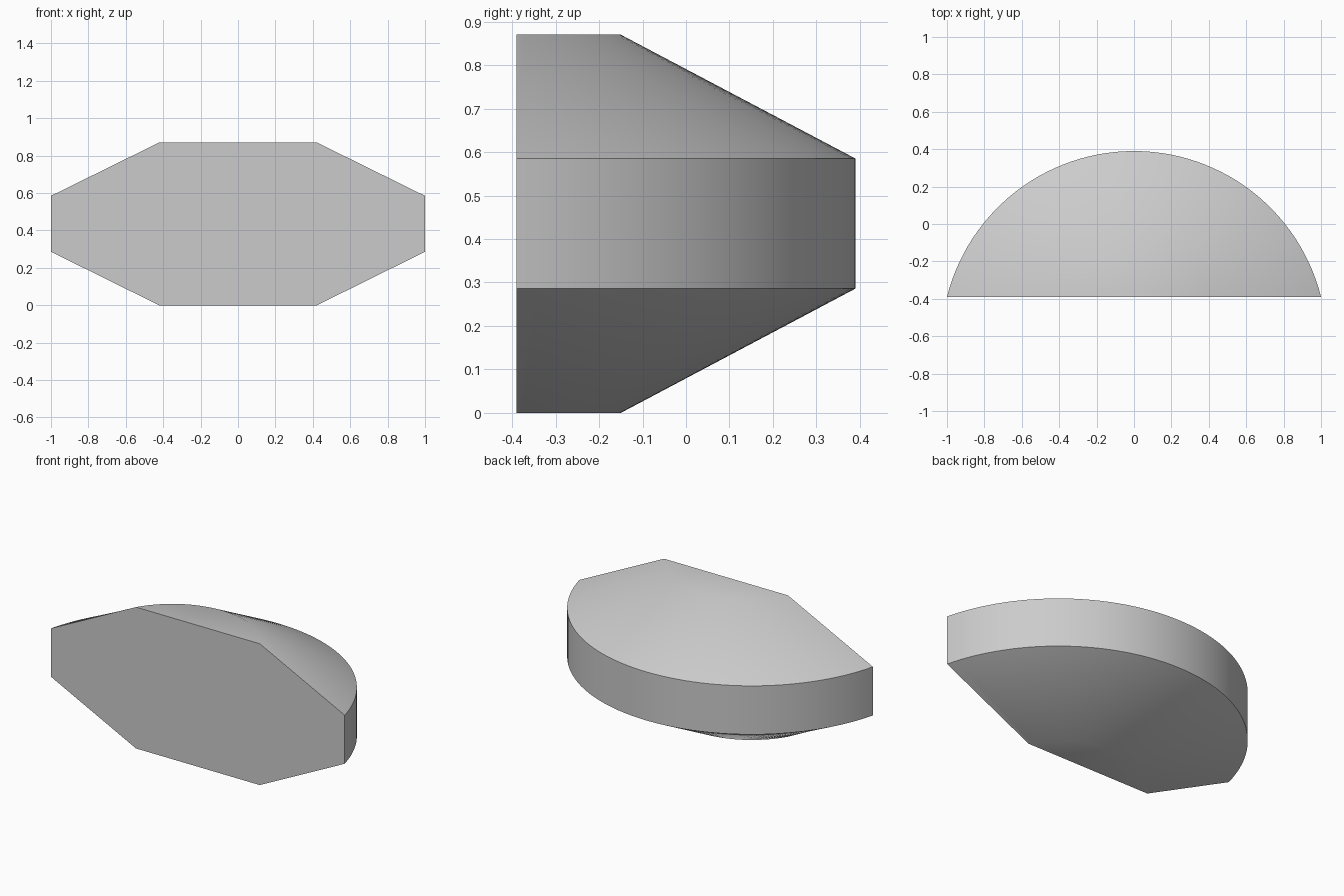
import bpy, bmesh, math

if "Cube" in bpy.data.objects:
    bpy.data.objects.remove(bpy.data.objects["Cube"], do_unlink=True)

FRONT = -0.39      # flat front plane
CENTRE = -0.641    # y of the arc centre, ahead of the front plane
SEGMENTS = 56
# (radius, height) of each arc from bottom to top
PROFILE = [(0.491, 0.0), (1.031, 0.286), (1.031, 0.585), (0.491, 0.87)]


def arc(bm, radius, z):
    """Row of vertices on an arc that starts and ends on the front plane."""
    start = math.asin((FRONT - CENTRE) / radius)
    sweep = math.pi - 2 * start
    row = []
    for i in range(SEGMENTS + 1):
        a = start + sweep * i / SEGMENTS
        row.append(bm.verts.new((radius * math.cos(a), CENTRE + radius * math.sin(a), z)))
    return row


# Grey material
grey = bpy.data.materials.new("light grey")
grey.use_nodes = True
colour = (0.6, 0.6, 0.6, 1)
grey.diffuse_color = colour
grey.node_tree.nodes["Principled BSDF"].inputs["Base Color"].default_value = colour

# Half drum with bevelled top and bottom
bm = bmesh.new()
rows = [arc(bm, r, z) for r, z in PROFILE]
for low, high in zip(rows, rows[1:]):
    for i in range(SEGMENTS):
        bm.faces.new((low[i], low[i + 1], high[i + 1], high[i]))
bm.faces.new(rows[0])
bm.faces.new(rows[-1])
# Flat front
bm.faces.new([row[0] for row in rows] + [row[-1] for row in reversed(rows)])
bmesh.ops.recalc_face_normals(bm, faces=bm.faces)

mesh = bpy.data.meshes.new("half_drum")
bm.to_mesh(mesh)
bm.free()
mesh.materials.append(grey)
body = bpy.data.objects.new("half_drum", mesh)
bpy.context.collection.objects.link(body)

# Smooth the curved sides, keep the rims sharp
bpy.ops.object.select_all(action="DESELECT")
body.select_set(True)
bpy.context.view_layer.objects.active = body
bpy.ops.object.shade_smooth_by_angle(angle=math.radians(30))
